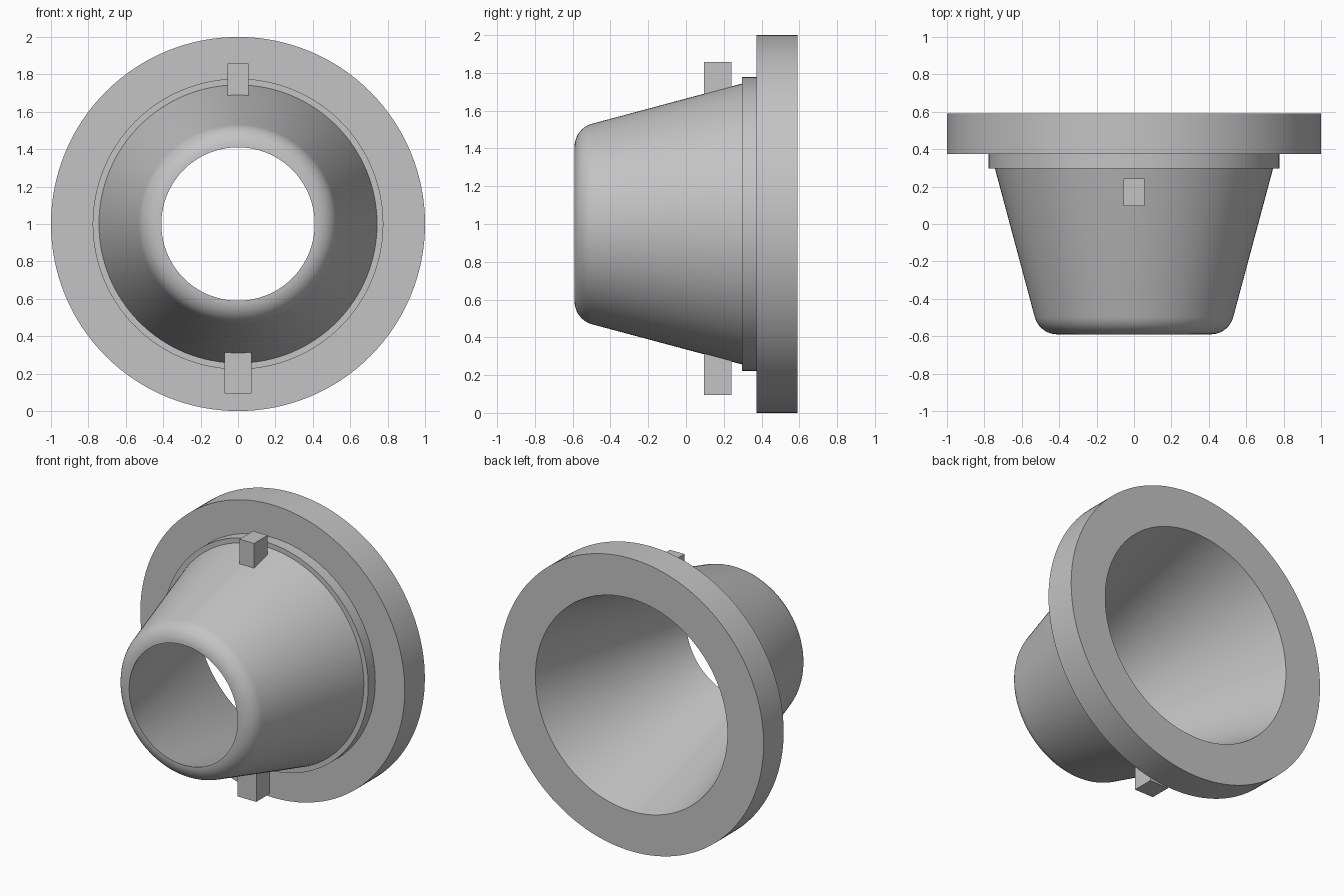
import bpy, bmesh, math
from mathutils import Matrix, Vector

if "Cube" in bpy.data.objects:
    bpy.data.objects.remove(bpy.data.objects["Cube"], do_unlink=True)

grey = bpy.data.materials.new("plain grey")
grey.use_nodes = True
colour = (0.55, 0.55, 0.55, 1)
grey.diffuse_color = colour
grey.node_tree.nodes["Principled BSDF"].inputs["Base Color"].default_value = colour

CENTRE_Z = 1.0
SLOPE = math.radians(15)
FRONT, BACK = -0.59, 0.59
BORE = 0.41
FILLET = 0.125


def finish(name, bm):
    bmesh.ops.recalc_face_normals(bm, faces=bm.faces)
    mesh = bpy.data.meshes.new(name)
    bm.to_mesh(mesh)
    bm.free()
    mesh.materials.append(grey)
    obj = bpy.data.objects.new(name, mesh)
    bpy.context.collection.objects.link(obj)
    return obj


def revolve(name, profile, steps=128):
    """Spin a closed (radius, y) profile around the y axis."""
    bm = bmesh.new()
    verts = [bm.verts.new((r, y, CENTRE_Z)) for r, y in profile]
    edges = [bm.edges.new((v, verts[i - 1])) for i, v in enumerate(verts)]
    bmesh.ops.spin(bm, geom=verts + edges, cent=(0, 0, CENTRE_Z), axis=(0, 1, 0),
                   angle=math.tau, steps=steps, use_merge=False)
    bmesh.ops.remove_doubles(bm, verts=bm.verts, dist=1e-4)
    obj = finish(name, bm)
    bpy.ops.object.select_all(action="DESELECT")
    obj.select_set(True)
    bpy.context.view_layer.objects.active = obj
    bpy.ops.object.shade_smooth_by_angle(angle=math.radians(30))
    return obj


def block(name, low, high):
    low, high = Vector(low), Vector(high)
    bm = bmesh.new()
    bmesh.ops.create_cube(bm, size=1, matrix=Matrix.Translation((low + high) / 2)
                          @ Matrix.Diagonal((high - low).to_4d()))
    return finish(name, bm)


# Rounded nose, tapered wall, collar and flange with a tapered bore
turns = [SLOPE + (math.pi / 2 - SLOPE) * (1 - i / 10) for i in range(11)]
nose = [(BORE + FILLET * math.cos(a), FRONT + FILLET - FILLET * math.sin(a)) for a in turns]
COLLAR_Y, FLANGE_Y = 0.297, 0.373
wall_end = nose[-1][0] + (COLLAR_Y - nose[-1][1]) * math.tan(SLOPE)
back_bore = BORE + (BACK - FRONT) * math.tan(SLOPE)
revolve("tapered_flanged_sleeve", nose + [
    (wall_end, COLLAR_Y), (0.777, COLLAR_Y), (0.777, FLANGE_Y),
    (1.0, FLANGE_Y), (1.0, BACK), (back_bore, BACK)])

# Locating keys, rooted in the wall
block("top_key", (-0.055, 0.095, 1.65), (0.055, 0.242, 1.857))
block("bottom_key", (-0.072, 0.095, 0.095), (0.072, 0.242, 0.35))
